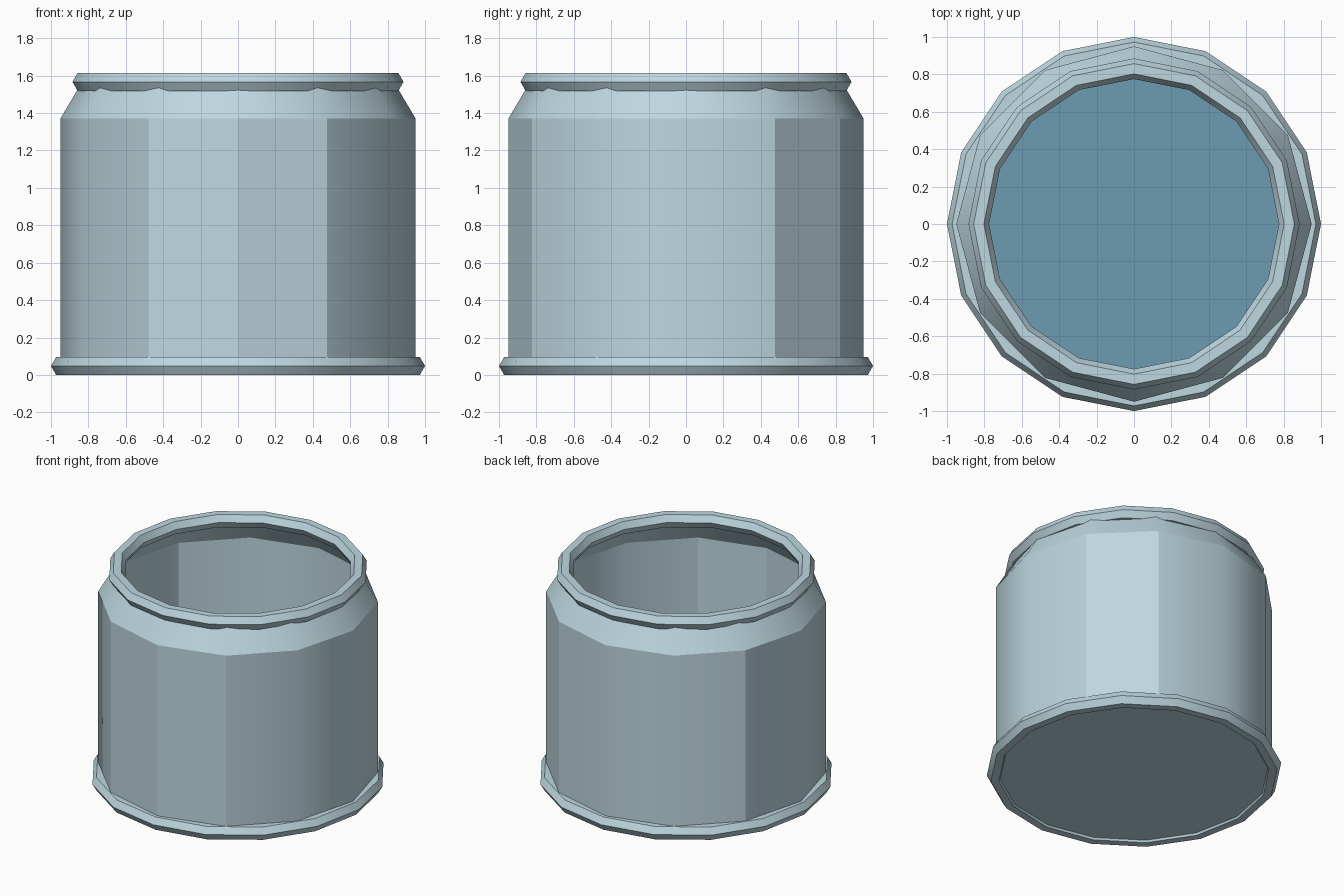
import bpy, bmesh
from math import cos, sin, radians, tau

cube = bpy.data.objects.get("Cube")
if cube:
    bpy.data.objects.remove(cube, do_unlink=True)


def material(name, rgb):
    m = bpy.data.materials.new(name)
    m.use_nodes = True
    m.diffuse_color = (*rgb, 1)
    m.node_tree.nodes["Principled BSDF"].inputs["Base Color"].default_value = (*rgb, 1)
    return m


glass = material("pale blue glass", (0.51, 0.68, 0.745))
water_blue = material("water blue", (0.15, 0.33, 0.44))


def finish(bm, name, mat):
    for f in bm.faces:
        f.smooth = True
    mesh = bpy.data.meshes.new(name)
    bm.to_mesh(mesh)
    bm.free()
    mesh.materials.append(mat)
    obj = bpy.data.objects.new(name, mesh)
    bpy.context.collection.objects.link(obj)
    return obj


def lathe(bm, profile, sides, closed=False):
    """Spin a (radius, height) profile around z, faces pointing outward."""
    rings = [[bm.verts.new((r * cos(tau * i / sides), r * sin(tau * i / sides), z))
              for i in range(sides)] for r, z in profile]
    pairs = list(zip(rings, rings[1:]))
    if closed:
        pairs.append((rings[-1], rings[0]))
    for low, high in pairs:
        for i in range(sides):
            j = (i + 1) % sides
            bm.faces.new((low[i], low[j], high[j], high[i]))
    return rings


def rim(name, radius, height):
    """Sixteen-sided ring with a hexagonal cross-section."""
    bm = bmesh.new()
    thick = 0.055
    profile = [(radius + thick * cos(tau * k / 6), height + thick * sin(tau * k / 6))
               for k in range(6)]
    rings = lathe(bm, profile, 16, closed=True)
    for ring in rings:
        for a, b in zip(ring, ring[1:] + ring[:1]):
            bm.edges.get((a, b)).smooth = False
    return finish(bm, name, glass)


# Thin twelve-sided wall with sloping shoulder and closed bottom
bm = bmesh.new()
base, corner, neck = lathe(bm, [(0.95, 0.015), (0.95, 1.37), (0.83, 1.572)], 12)
bm.faces.new(base[::-1])
for ring in (base, corner):
    for a, b in zip(ring, ring[1:] + ring[:1]):
        bm.edges.get((a, b)).smooth = False
# Hard vertical corners of the wall
for degrees in (30, 60, 150, 240, 270, 300):
    i = degrees // 30
    bm.edges.get((base[i], corner[i])).smooth = False
finish(bm, "jar_body", glass)

# Rolled rims at the foot and the mouth
rim("bottom_rim", 0.945, 0.048)
rim("top_rim", 0.83, 1.567)

# Water surface inside the jar
bm = bmesh.new()
bmesh.ops.create_circle(bm, cap_ends=True, segments=12, radius=0.945)
for v in bm.verts:
    a = radians(0)
    v.co.z = 0.3
bmesh.ops.recalc_face_normals(bm, faces=bm.faces)
for f in bm.faces:
    f.normal_update()
    if f.normal.z < 0:
        f.normal_flip()
finish(bm, "water_surface", water_blue)
